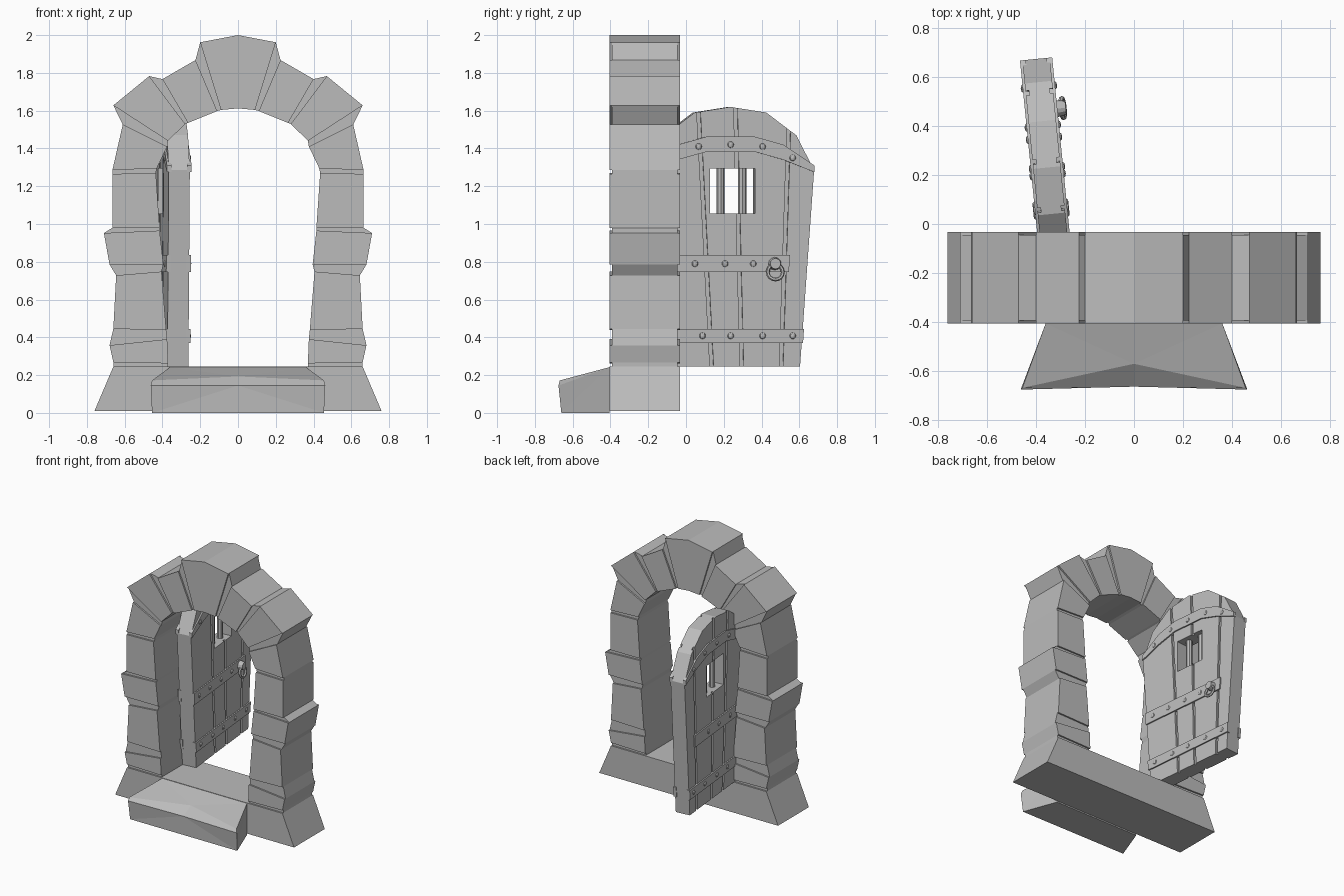
import bpy, bmesh, math
from mathutils import Matrix, Vector

default = bpy.data.objects.get("Cube")
if default:
    bpy.data.objects.remove(default, do_unlink=True)

# One plain stone grey for everything
grey = bpy.data.materials.new("stone_grey")
grey.use_nodes = True
grey.diffuse_color = (0.5, 0.5, 0.5, 1)
grey.node_tree.nodes["Principled BSDF"].inputs["Base Color"].default_value = (0.5, 0.5, 0.5, 1)


def finish(name, bm, place=None):
    bmesh.ops.recalc_face_normals(bm, faces=bm.faces)
    mesh = bpy.data.meshes.new(name)
    bm.to_mesh(mesh)
    bm.free()
    mesh.materials.append(grey)
    ob = bpy.data.objects.new(name, mesh)
    if place:
        ob.matrix_world = place
    bpy.context.collection.objects.link(ob)
    return ob


def prism(name, outline, y0, y1, place=None):
    """Extrude an x-z outline along y."""
    bm = bmesh.new()
    near = [bm.verts.new((x, y0, z)) for x, z in outline]
    far = [bm.verts.new((x, y1, z)) for x, z in outline]
    bm.faces.new(near)
    bm.faces.new(far)
    n = len(outline)
    for i in range(n):
        j = (i + 1) % n
        bm.faces.new((near[i], near[j], far[j], far[i]))
    return finish(name, bm, place)


def mirrored(half):
    """Close a half outline, listed from the bottom up, across x = 0."""
    return half + [(-x, z) for x, z in reversed(half) if x]


# ---- Stone arch ----
FRONT, BACK, INSET = -0.405, -0.032, 0.012

prism("sill", mirrored([(0.76, 0.01), (0.66, 0.245)]), FRONT, BACK)

# Each stone: lower inner, lower outer, upper outer, upper inner
stones = [
    [(0.37, 0.262), (0.66, 0.268), (0.68, 0.358), (0.375, 0.39)],
    [(0.38, 0.438), (0.66, 0.445), (0.645, 0.728), (0.405, 0.748)],
    [(0.395, 0.785), (0.68, 0.785), (0.71, 0.952), (0.415, 0.965)],
    [(0.415, 0.98), (0.665, 0.98), (0.665, 1.265), (0.435, 1.27)],
    [(0.43, 1.295), (0.665, 1.285), (0.61, 1.527), (0.375, 1.41)],
    [(0.37, 1.44), (0.66, 1.628), (0.47, 1.783), (0.28, 1.53)],
    [(0.265, 1.535), (0.40, 1.767), (0.225, 1.868), (0.11, 1.598)],
]
keystone = [(0.09, 1.604), (0.2, 1.962)]
sill_top = [(0.37, 0.24), (0.66, 0.24)]

for side, sign in (("left", 1), ("right", -1)):
    below = sill_top
    for i, stone in enumerate(stones + [keystone]):
        if i < len(stones):
            prism(f"{side}_arch_stone_{i + 1}", [(sign * x, z) for x, z in stone], FRONT, BACK)
        # recessed mortar between this stone and the one below it
        joint = [below[0], below[1], stone[1], stone[0]]
        prism(f"{side}_mortar_{i + 1}", [(sign * x, z) for x, z in joint],
              FRONT + INSET, BACK - INSET)
        below = [stone[-1], stone[-2]]

prism("keystone", [(0, 1.612), keystone[0], keystone[1], (0, 2.0),
                   (-0.2, 1.962), (-0.09, 1.604)], FRONT, BACK)

# ---- Worn front step ----
bm = bmesh.new()
ring = [(0.36, -0.405, 0.242), (0.455, -0.668, 0.172), (0.462, -0.675, 0.145),
        (0.455, -0.66, 0), (0.36, -0.405, 0)]
left = [bm.verts.new(p) for p in ring]
right = [bm.verts.new((-x, y, z)) for x, y, z in ring]
dip = bm.verts.new((0, -0.57, 0.193))
lip = bm.verts.new((0, -0.663, 0.145))
for a, b, mid in ((0, 1, dip), (2, 3, lip)):
    if mid is dip:
        for tri in ((left[0], dip, right[0]), (left[0], left[1], dip), (right[0], dip, right[1])):
            bm.faces.new(tri)
    else:
        for tri in ((left[2], left[3], lip), (left[3], right[3], lip), (right[3], right[2], lip)):
            bm.faces.new(tri)
bm.faces.new((left[1], left[2], lip, dip))
bm.faces.new((right[1], dip, lip, right[2]))
for a, b in ((3, 4), (4, 0)):
    bm.faces.new((left[a], left[b], right[b], right[a]))
for s in (left, right):
    for tri in ((0, 1, 2), (0, 2, 3), (0, 3, 4)):
        bm.faces.new([s[k] for k in tri])
finish("front_step", bm)

# ---- Open door, built flat and then swung into place ----
swing = Matrix.Translation((-0.355, 0.23, 0)) @ Matrix.Rotation(math.radians(95.7), 4, 'Z')
CORE, PLANK, STRAP = 0.042, 0.056, 0.066
outline = mirrored([(0.37, 0.245), (0.445, 1.285), (0.35, 1.47), (0.19, 1.59), (0, 1.62)])


def clip(poly, top, bottom, keep):
    """Keep the part of a polygon on one side of a slanted plank joint."""
    def dist(p):
        return keep * (p[0] - bottom - (top - bottom) * (p[1] - 0.25) / 1.25)
    result = []
    for p, q in zip(poly, poly[1:] + poly[:1]):
        dp, dq = dist(p), dist(q)
        if dp >= 0:
            result.append(p)
        if dp * dq < 0:
            t = dp / (dp - dq)
            result.append((p[0] + t * (q[0] - p[0]), p[1] + t * (q[1] - p[1])))
    return result


panels = [prism("door_core", outline, -CORE, CORE, swing)]
joints = [(-0.165, -0.10), (0.03, 0.06), (0.31, 0.27)]
GAP = 0.01
for face, sign in (("inner", -1), ("outer", 1)):
    for i in range(len(joints) + 1):
        board = outline
        if i > 0:
            t, b = joints[i - 1]
            board = clip(board, t + GAP, b + GAP, 1)
        if i < len(joints):
            t, b = joints[i]
            board = clip(board, t - GAP, b - GAP, -1)
        panels.append(prism(f"{face}_plank_{i + 1}", board, sign * CORE, sign * PLANK, swing))

# Window opening cut through core and planks
cutter = prism("window_cutter", [(-0.11, 1.055), (0.13, 1.055), (0.13, 1.295), (-0.11, 1.295)],
               -0.2, 0.2, swing)
cutter.hide_render = True
bpy.context.view_layer.update()
for panel in panels:
    cut = panel.modifiers.new("window", 'BOOLEAN')
    cut.operation = 'DIFFERENCE'
    cut.solver = 'EXACT'
    cut.object = cutter
    bpy.context.view_layer.objects.active = panel
    bpy.ops.object.modifier_apply(modifier=cut.name)
bpy.data.objects.remove(cutter, do_unlink=True)

# Window bars
for i, x in enumerate((-0.048, 0.068)):
    bm = bmesh.new()
    bmesh.ops.create_cone(bm, segments=8, radius1=0.022, radius2=0.022, depth=0.26, cap_ends=True,
                          matrix=Matrix.Translation((x, 0, 1.175)))
    finish(f"window_bar_{i + 1}", bm, swing)

# Iron straps and their studs on both faces
crown = [(-0.445, 1.31), (-0.28, 1.42), (-0.13, 1.462), (0.13, 1.462), (0.28, 1.42), (0.445, 1.31)]
curved = crown + [(x, z - (0.035 if abs(x) > 0.4 else 0.08)) for x, z in reversed(crown)]
straps = {
    "bottom": ([(-0.385, 0.37), (0.385, 0.37), (0.39, 0.445), (-0.39, 0.445)],
               [(x, 0.408) for x in (-0.32, -0.15, 0, 0.17, 0.33)]),
    "middle": ([(-0.41, 0.745), (0.31, 0.745), (0.315, 0.835), (-0.415, 0.835)],
               [(x, 0.79) for x in (-0.34, -0.19, -0.03, 0.12)]),
    "top": (curved, [(-0.33, 1.35), (-0.17, 1.41), (0, 1.42), (0.17, 1.41), (0.33, 1.35)]),
}
for face, sign in (("inner", -1), ("outer", 1)):
    for level, (shape, studs) in straps.items():
        prism(f"{face}_{level}_strap", shape, sign * CORE, sign * STRAP, swing)
        bm = bmesh.new()
        for x, z in studs:
            bmesh.ops.create_uvsphere(bm, u_segments=8, v_segments=6, radius=0.017,
                                      matrix=Matrix.Translation((x, sign * STRAP, z))
                                      @ Matrix.Diagonal((1, 0.5, 1, 1)))
        finish(f"{face}_{level}_studs", bm, swing)

# Ring handle with its round knob
bm = bmesh.new()
bmesh.ops.create_cone(bm, segments=12, radius1=0.036, radius2=0.028, depth=0.045, cap_ends=True,
                      matrix=Matrix.Translation((0.235, -0.078, 0.79))
                      @ Matrix.Rotation(math.pi / 2, 4, 'X'))
finish("handle_knob", bm, swing)
bpy.ops.mesh.primitive_torus_add(major_radius=0.04, minor_radius=0.01,
                                 major_segments=16, minor_segments=6)
ring_handle = bpy.context.object
ring_handle.name = "handle_ring"
ring_handle.data.materials.append(grey)
ring_handle.matrix_world = (swing @ Matrix.Translation((0.235, -0.088, 0.745))
                            @ Matrix.Rotation(math.radians(80), 4, 'X'))
